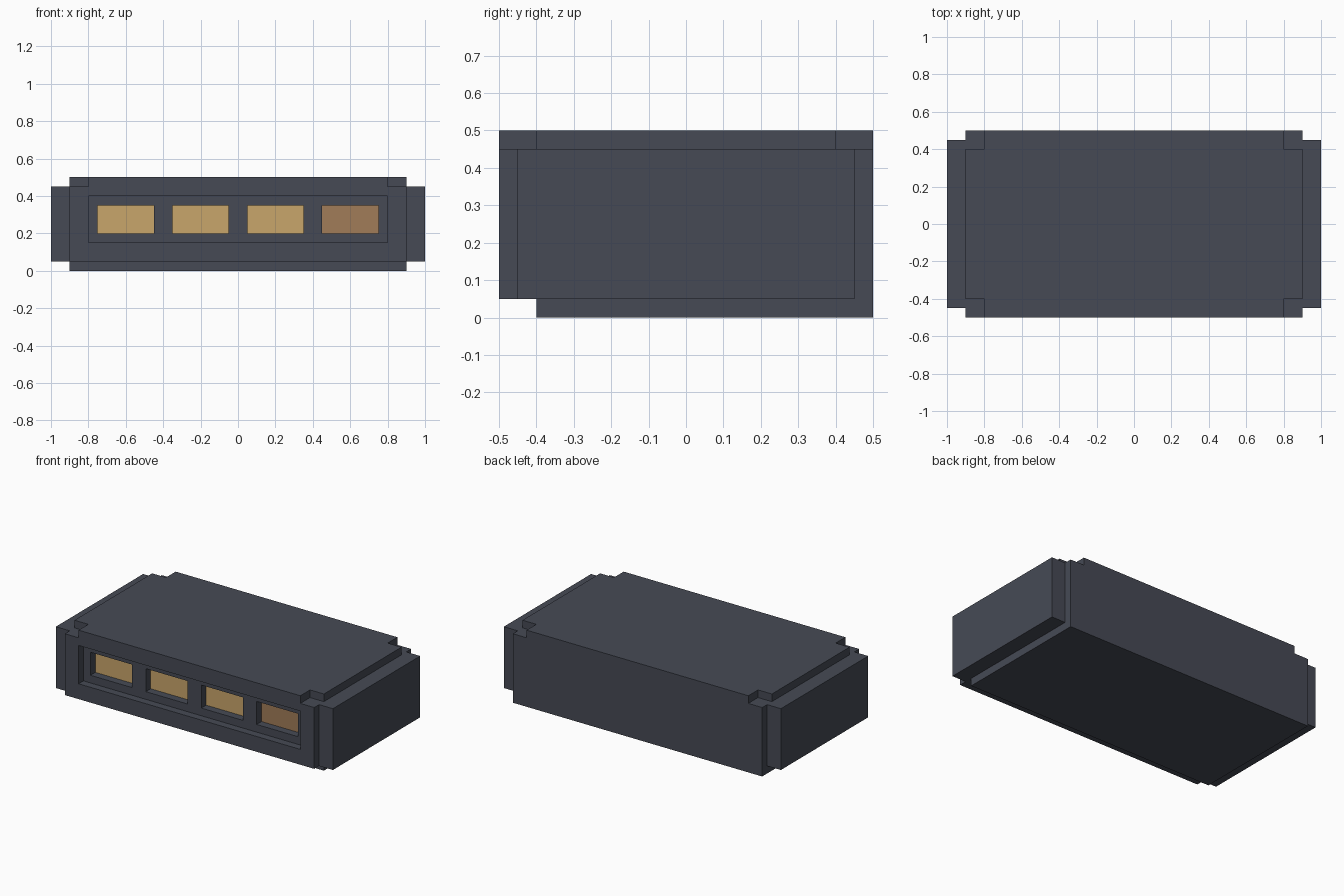
import bpy

if "Cube" in bpy.data.objects:
    bpy.data.objects.remove(bpy.data.objects["Cube"])


def material(name, hex_code):
    """Flat colour from an sRGB hex code, stored as linear values."""
    rgb = [int(hex_code[i:i + 2], 16) / 255 for i in (0, 2, 4)]
    lin = [c / 12.92 if c <= 0.04045 else ((c + 0.055) / 1.055) ** 2.4 for c in rgb]
    mat = bpy.data.materials.new(name)
    mat.diffuse_color = (*lin, 1)
    mat.use_nodes = True
    mat.node_tree.nodes["Principled BSDF"].inputs["Base Color"].default_value = mat.diffuse_color
    return mat


slate = material("slate casing", "464A55")
gold = material("gold pane", "C9A66B")
brown = material("brown pane", "A17C58")


def box(name, x, y, z):
    """Box between the given (min, max) ranges."""
    bpy.ops.mesh.primitive_cube_add(size=1)
    ob = bpy.context.object
    ob.name = name
    lo, hi = zip(x, y, z)
    for v in ob.data.vertices:
        v.co = [hi[i] if v.co[i] > 0 else lo[i] for i in range(3)]
    ob.data.materials.append(slate)
    return ob


# Main casing
casing = box("casing", (-0.9, 0.9), (-0.5, 0.5), (0, 0.5))
casing.data.materials.append(gold)
casing.data.materials.append(brown)

# Cutters: undercut step along the front, display recess, window wells, corner notches
cutters = [
    box("step_cutter", (-1.2, 1.2), (-0.7, -0.4), (-0.2, 0.05)),
    box("recess_cutter", (-0.8, 0.8), (-0.7, -0.45), (0.15, 0.4)),
]
for i in range(4):
    x = -0.75 + 0.4 * i
    cutters.append(box("window_cutter", (x, x + 0.3), (-0.7, -0.4), (0.2, 0.35)))
for xr in ((-1.2, -0.8), (0.8, 1.2)):
    for yr in ((-0.7, -0.4), (0.4, 0.7)):
        cutters.append(box("notch_cutter", xr, yr, (0.45, 0.7)))

for cutter in cutters:
    mod = casing.modifiers.new("cut", 'BOOLEAN')
    mod.operation = 'DIFFERENCE'
    mod.solver = 'EXACT'
    mod.object = cutter

# Bake the cuts and remove the cutters
depsgraph = bpy.context.evaluated_depsgraph_get()
baked = bpy.data.meshes.new_from_object(casing.evaluated_get(depsgraph))
casing.modifiers.clear()
casing.data = baked
for cutter in cutters:
    bpy.data.objects.remove(cutter)

# Colour the window floors: three gold, the rightmost brown
for face in baked.polygons:
    c = face.center
    face.material_index = 0
    if abs(c.y + 0.4) < 0.001 and 0.19 < c.z < 0.36:
        face.material_index = 2 if c.x > 0.4 else 1

# Raised panels on both ends
for side, xr in (("left", (-1, -0.9)), ("right", (0.9, 1))):
    box(side + "_end_panel", xr, (-0.45, 0.45), (0.05, 0.45))
